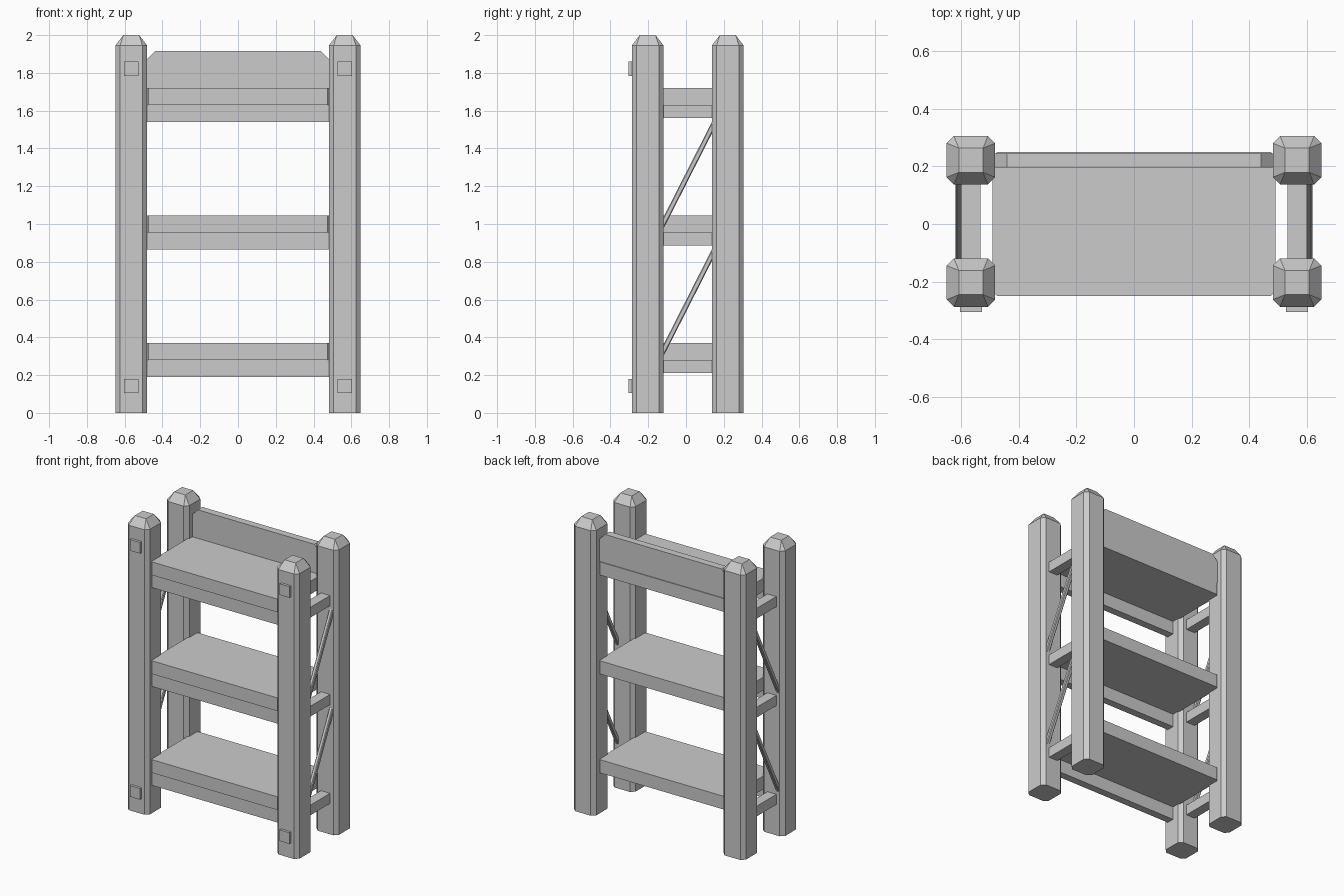
import bpy, bmesh, math
from mathutils import Matrix, Vector

if "Cube" in bpy.data.objects:
    bpy.data.objects.remove(bpy.data.objects["Cube"])

mat = bpy.data.materials.new("plain_grey")
mat.use_nodes = True
grey = (0.6, 0.6, 0.6, 1)
mat.diffuse_color = grey
mat.node_tree.nodes["Principled BSDF"].inputs["Base Color"].default_value = grey


def finish(name, bm):
    bmesh.ops.recalc_face_normals(bm, faces=bm.faces[:])
    mesh = bpy.data.meshes.new(name)
    bm.to_mesh(mesh)
    bm.free()
    mesh.materials.append(mat)
    obj = bpy.data.objects.new(name, mesh)
    bpy.context.collection.objects.link(obj)
    return obj


def box(name, lo, hi, chamfer=0, axis=2, pick=lambda centre: True):
    """Box between two corners; edges running along the axis may be chamfered."""
    lo, hi = Vector(lo), Vector(hi)
    bm = bmesh.new()
    bmesh.ops.create_cube(bm, size=1)
    for v in bm.verts:
        v.co = (lo + hi) / 2 + v.co * (hi - lo)
    if chamfer:
        edges = [e for e in bm.edges
                 if abs((e.verts[0].co - e.verts[1].co).normalized()[axis]) > 0.9
                 and pick((e.verts[0].co + e.verts[1].co) / 2)]
        bmesh.ops.bevel(bm, geom=edges, offset=chamfer, segments=1, affect='EDGES')
    return finish(name, bm)


def post(name, x, y):
    """Chamfered square post with a tapered cap."""
    half, cut, tip = 0.084, 0.025, 0.042
    inner = half - cut
    ring = [(half, -inner), (half, inner), (inner, half), (-inner, half),
            (-half, inner), (-half, -inner), (-inner, -half), (inner, -half)]
    bm = bmesh.new()
    low = [bm.verts.new((x + a, y + b, 0)) for a, b in ring]
    high = [bm.verts.new((x + a, y + b, 1.945)) for a, b in ring]
    top = [bm.verts.new((x + a * tip, y + b * tip, 2))
           for a, b in ((1, -1), (1, 1), (-1, 1), (-1, -1))]
    bm.faces.new(low)
    bm.faces.new(top)
    for i in range(8):
        j = (i + 1) % 8
        bm.faces.new((low[i], low[j], high[j], high[i]))
    for k in range(4):
        a, b, c = high[2 * k], high[2 * k + 1], high[(2 * k + 2) % 8]
        bm.faces.new((a, b, top[(k + 1) % 4], top[k]))
        bm.faces.new((b, c, top[(k + 1) % 4]))
    return finish(name, bm)


def brace(name, x, low, high):
    """Thin diagonal bar between two (y, z) points."""
    dy, dz = high[0] - low[0], high[1] - low[1]
    length = math.hypot(dy, dz)
    obj = box(name, (-0.013, -0.014, -length / 2), (0.013, 0.014, length / 2), 0.005)
    obj.data.transform(Matrix.Translation((x, (low[0] + high[0]) / 2, (low[1] + high[1]) / 2))
                       @ Matrix.Rotation(-math.atan2(dy, dz), 4, 'X'))
    return obj


levels = {"bottom": 0.37, "middle": 1.045, "top": 1.72}

# Posts, pegs, side rails and braces on both sides
for side, s in (("left", 1), ("right", -1)):
    x = s * 0.565
    post(side + "_front_post", x, -0.203)
    post(side + "_back_post", x, 0.221)
    for place, z in (("lower", 0.142), ("upper", 1.822)):
        box(f"{side}_{place}_peg", (x - 0.038, -0.305, z - 0.038),
            (x + 0.038, -0.27, z + 0.038))
    for level, z in levels.items():
        box(f"{side}_{level}_rail", (x - 0.034, -0.15, z - 0.16),
            (x + 0.034, 0.17, z - 0.09))
    for place, z in (("lower", 0.3), ("upper", 0.975)):
        brace(f"{side}_{place}_brace", s * 0.606, (-0.14, z - 0.01), (0.155, z + 0.57))

# Shelves with a front apron below each
for level, z in levels.items():
    box(level + "_shelf", (-0.49, -0.25, z - 0.09), (0.49, 0.25, z), 0.016)
    box(level + "_apron", (-0.49, -0.242, z - 0.18), (0.49, -0.19, z - 0.09))

# Back board with clipped upper corners
box("back_board", (-0.485, 0.195, 1.72), (0.485, 0.245, 1.915),
    0.045, 1, lambda c: c.z > 1.8)
